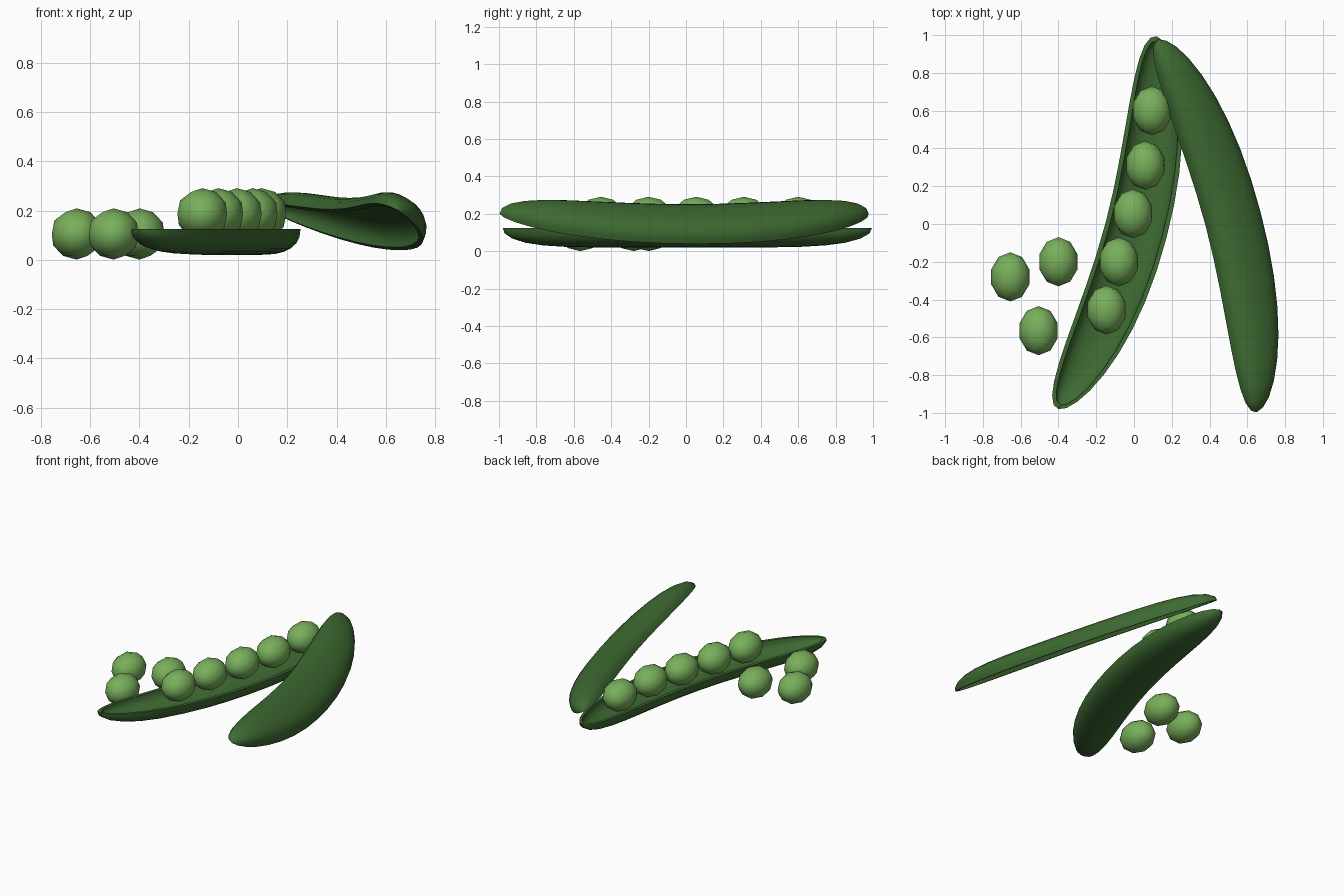
import bpy, bmesh, math

if "Cube" in bpy.data.objects:
    bpy.data.objects.remove(bpy.data.objects["Cube"])


def make_material(name, color):
    mat = bpy.data.materials.new(name)
    mat.use_nodes = True
    mat.diffuse_color = color
    bsdf = next(n for n in mat.node_tree.nodes if n.type == 'BSDF_PRINCIPLED')
    bsdf.inputs["Base Color"].default_value = color
    return mat


pod_green = make_material("pod dark green", (0.048, 0.145, 0.032, 1))
pea_green = make_material("pea light green", (0.19, 0.43, 0.105, 1))

HALF, WIDTH, DEPTH, WALL = 1.02, 0.166, 0.105, 0.024
STATIONS, ARC = 18, 12


def smooth(obj, angle):
    bpy.ops.object.select_all(action='DESELECT')
    obj.select_set(True)
    bpy.context.view_layer.objects.active = obj
    bpy.ops.object.shade_smooth_by_angle(angle=math.radians(angle))


def arc(t, half, wall, side):
    """Half-oval section of the crescent trough at t (-1 to 1)."""
    x = abs(t)
    w = max((WIDTH - wall) * math.sqrt(max(1 - x ** 3, 0)), 0.002)
    d = max((DEPTH - wall) * math.sqrt(max(1 - x ** 6, 0)), 0.002)
    mid = 0.156 * (1 - (t * half / HALF) ** 2)
    points = []
    for i in range(ARC + 1):
        a = math.pi * i / ARC
        c, s = math.cos(a), math.sin(a)
        points.append((mid + w * math.copysign(abs(c) ** 0.85, c),
                       t * half, side * d * s ** 0.85))
    return points


def half_pod(name, location, rotation, side):
    """Thick-walled trough: outer skin, rim and inner skin in one closed loft."""
    bm = bmesh.new()
    rings = []
    for k in range(STATIONS + 1):
        t = -math.cos(math.pi * k / STATIONS)
        loop = arc(t, HALF, 0, side) + arc(t, HALF - WALL, WALL, side)[::-1]
        rings.append([bm.verts.new(p) for p in loop])
    n = len(rings[0])
    for a, b in zip(rings, rings[1:]):
        for i in range(n):
            j = (i + 1) % n
            bm.faces.new((a[i], a[j], b[j], b[i]))
    # close both tips
    for ring in (rings[0], rings[-1]):
        for i in range(ARC):
            bm.faces.new((ring[i], ring[i + 1], ring[n - 2 - i], ring[n - 1 - i]))
    bmesh.ops.recalc_face_normals(bm, faces=bm.faces)
    mesh = bpy.data.meshes.new(name)
    bm.to_mesh(mesh)
    bm.free()
    mesh.materials.append(pod_green)
    obj = bpy.data.objects.new(name, mesh)
    bpy.context.collection.objects.link(obj)
    obj.location = location
    obj.rotation_euler = [math.radians(r) for r in rotation]
    smooth(obj, 40)


# Lower half lies open side up, the other half leans over it open side down
half_pod("lower_pod_half", (-0.14, 0.007, 0.125), (0, 0, -14.8), -1)
half_pod("upper_pod_half", (0.388, -0.01, 0.2), (0, 30, 14.8), 1)


def pea(name, location):
    bpy.ops.mesh.primitive_ico_sphere_add(subdivisions=2, radius=1, location=location)
    obj = bpy.context.object
    obj.name = name
    obj.scale = (0.106, 0.13, 0.104)
    obj.data.materials.append(pea_green)
    smooth(obj, 60)


# Row of peas in the pod
for i, (x, y) in enumerate([(0.095, 0.6), (0.06, 0.31), (-0.005, 0.055),
                            (-0.08, -0.2), (-0.145, -0.455)]):
    pea(f"pod_pea_{i + 1}", (x, y, 0.187))

# Loose peas beside it
for i, (x, y) in enumerate([(-0.655, -0.28), (-0.4, -0.2), (-0.505, -0.565)]):
    pea(f"loose_pea_{i + 1}", (x, y, 0.105))
